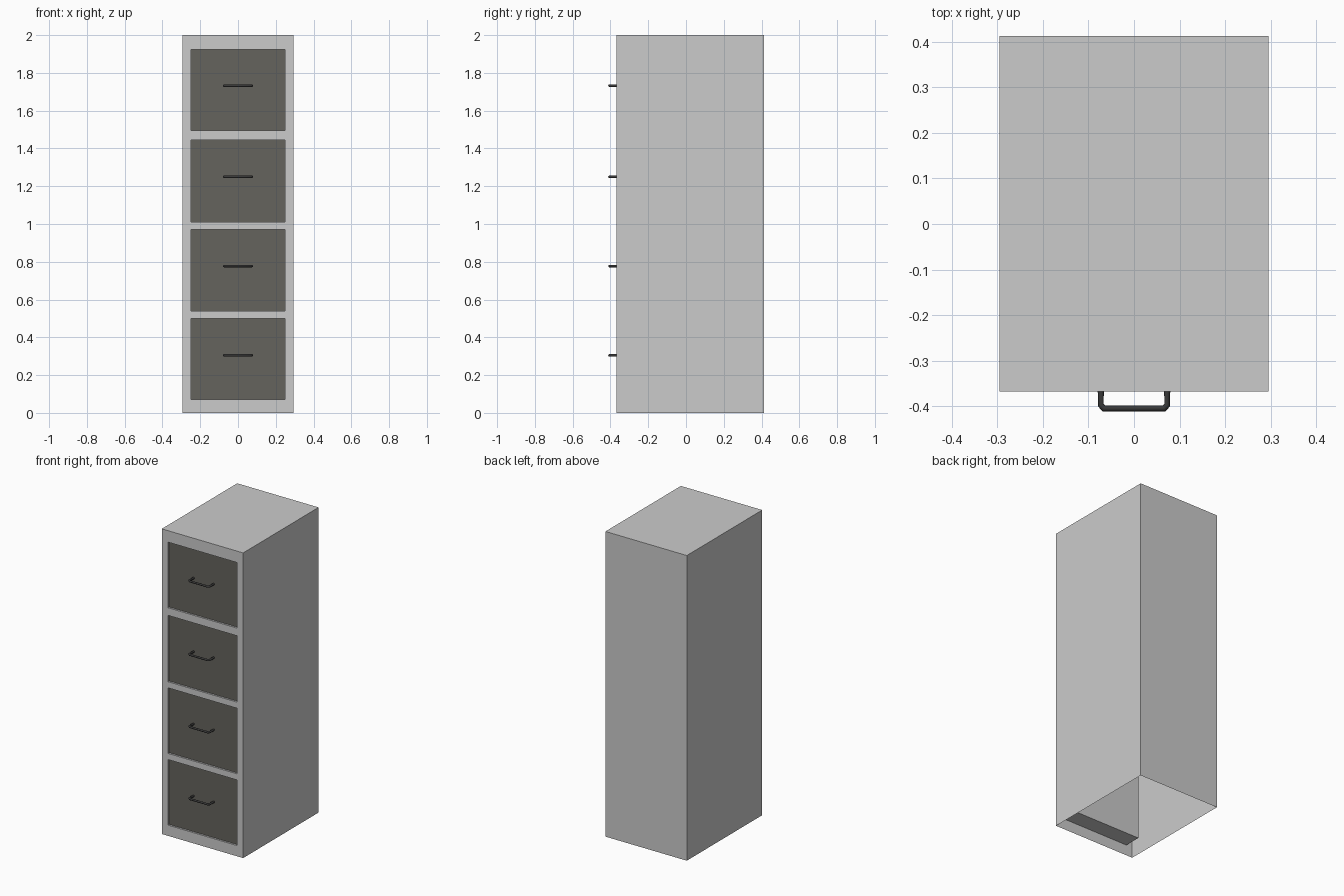
import bpy, bmesh

if "Cube" in bpy.data.objects:
    bpy.data.objects.remove(bpy.data.objects["Cube"])

W, YF, YB, H = 0.295, -0.368, 0.413, 2.0      # cabinet half width, front, back, height
OX = 0.25                                     # opening half width
OPENINGS = [(0.07, 0.50), (0.54, 0.97), (1.01, 1.445), (1.495, 1.925)]
HANDLE_Z = [0.305, 0.777, 1.25, 1.732]
POCKET, RECESS = 0.11, 0.012


def material(name, color):
    m = bpy.data.materials.new(name)
    m.diffuse_color = color
    m.use_nodes = True
    m.node_tree.nodes["Principled BSDF"].inputs["Base Color"].default_value = m.diffuse_color
    return m


drawer_mat = material("dark_drawer", (0.13, 0.125, 0.11, 1))
handle_mat = material("black_metal", (0.04, 0.04, 0.04, 1))


def mesh_object(name, bm, mat=None):
    me = bpy.data.meshes.new(name)
    bm.to_mesh(me)
    bm.free()
    ob = bpy.data.objects.new(name, me)
    bpy.context.collection.objects.link(ob)
    if mat:
        me.materials.append(mat)
    return ob


# Cabinet shell: open underneath, front frame with four pockets
bm = bmesh.new()


def quad(*pts):
    bm.faces.new([bm.verts.new(p) for p in pts])


quad((-W, YF, 0), (-W, YF, H), (-W, YB, H), (-W, YB, 0))
quad((W, YF, 0), (W, YB, 0), (W, YB, H), (W, YF, H))
quad((W, YB, 0), (-W, YB, 0), (-W, YB, H), (W, YB, H))
quad((-W, YF, H), (W, YF, H), (W, YB, H), (-W, YB, H))

xs = [-W, -OX, OX, W]
zs = [0] + [z for pair in OPENINGS for z in pair] + [H]
yp = YF + POCKET
for j, (z0, z1) in enumerate(zip(zs, zs[1:])):
    for i, (x0, x1) in enumerate(zip(xs, xs[1:])):
        if i == 1 and j % 2 == 1:
            # Pocket walls and back
            quad((x0, YF, z0), (x1, YF, z0), (x1, yp, z0), (x0, yp, z0))
            quad((x0, YF, z1), (x0, yp, z1), (x1, yp, z1), (x1, YF, z1))
            quad((x0, YF, z0), (x0, yp, z0), (x0, yp, z1), (x0, YF, z1))
            quad((x1, YF, z0), (x1, YF, z1), (x1, yp, z1), (x1, yp, z0))
            quad((x0, yp, z0), (x1, yp, z0), (x1, yp, z1), (x0, yp, z1))
        else:
            quad((x0, YF, z0), (x1, YF, z0), (x1, YF, z1), (x0, YF, z1))
bmesh.ops.remove_doubles(bm, verts=bm.verts, dist=1e-5)
mesh_object("cabinet", bm)


# Drawer front panel set just inside its pocket
def drawer_front(name, z0, z1):
    b = bmesh.new()
    y = YF + RECESS
    b.faces.new([b.verts.new(p) for p in
                 ((-OX, y, z0), (OX, y, z0), (OX, y, z1), (-OX, y, z1))])
    mesh_object(name, b, drawer_mat)


# Pull handle: round bar along a path with chamfered corners
def handle(name, z):
    cu = bpy.data.curves.new(name, 'CURVE')
    cu.dimensions = '3D'
    cu.bevel_depth = 0.0068
    cu.bevel_resolution = 2
    cu.use_fill_caps = True
    half = [(0.073, YF + RECESS), (0.073, -0.398), (0.066, -0.4055)]
    path = [(-x, y) for x, y in half] + half[::-1]
    sp = cu.splines.new('POLY')
    sp.points.add(len(path) - 1)
    for p, (x, y) in zip(sp.points, path):
        p.co = (x, y, z, 1)
    tmp = bpy.data.objects.new(name + "_path", cu)
    bpy.context.collection.objects.link(tmp)
    bpy.context.view_layer.update()
    me = bpy.data.meshes.new_from_object(tmp)
    bpy.data.objects.remove(tmp)
    me.materials.clear()
    me.materials.append(handle_mat)
    ob = bpy.data.objects.new(name, me)
    bpy.context.collection.objects.link(ob)


for n, ((z0, z1), hz) in enumerate(zip(OPENINGS, HANDLE_Z), 1):
    drawer_front(f"drawer_front_{n}", z0, z1)
    handle(f"drawer_handle_{n}", hz)
